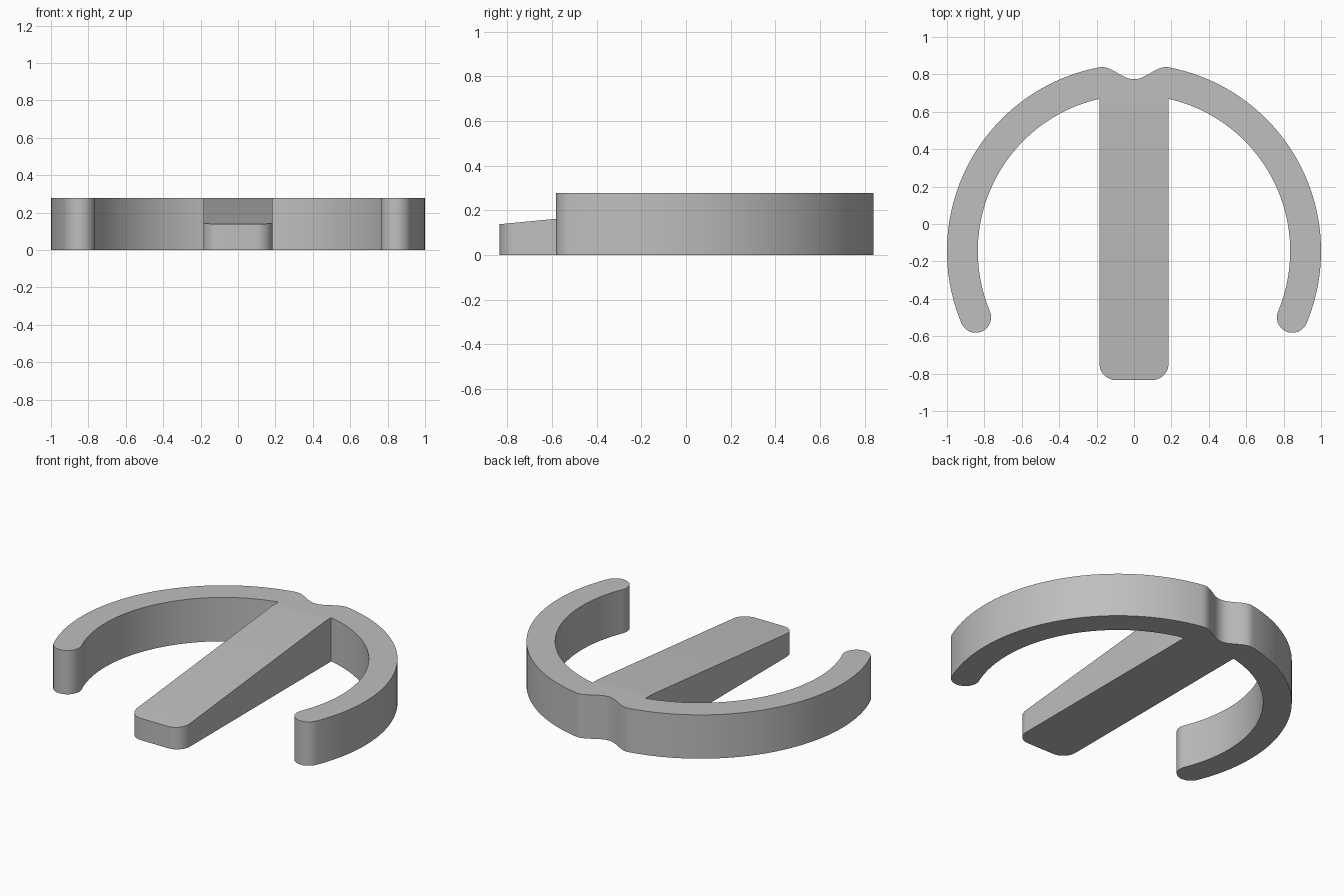
import bpy, bmesh
from math import cos, sin, acos, pi, radians

cube = bpy.data.objects.get("Cube")
if cube:
    bpy.data.objects.remove(cube)

HEIGHT, CENTRE_Y = 0.278, -0.145
OUTER, INNER = 1.0, 0.835
HALF_W, JOIN_Y, TIP_Y, TIP_Z = 0.185, 0.61, -0.835, 0.138
NOTCH_X, NOTCH_Y = 0.175, 0.774
END = radians(-22.7)


def arc(cx, cy, r, start, stop, steps):
    angles = [start + (stop - start) * i / steps for i in range(steps + 1)]
    return [(cx + r * cos(a), cy + r * sin(a)) for a in angles]


def mirrored(half):
    return half + [(-x, y) for x, y in reversed(half) if x > 1e-6]


# Ring half: back notch, outer arc, round end, inner arc, pointer root
start = acos(NOTCH_X / OUTER)
rise = CENTRE_Y + OUTER * sin(start) - NOTCH_Y
ring = [(NOTCH_X * i / 16, NOTCH_Y + rise * (1 - cos(pi * i / 16)) / 2)
        for i in range(16)]
ring += arc(0, CENTRE_Y, OUTER, start, END, 64)
mid, cap = (OUTER + INNER) / 2, (OUTER - INNER) / 2
ring += arc(mid * cos(END), CENTRE_Y + mid * sin(END), cap, END, END - pi, 20)[1:-1]
ring += arc(0, CENTRE_Y, INNER, END, acos(HALF_W / INNER), 64)
ring.append((HALF_W, JOIN_Y))

# Pointer half: straight side and rounded front corner
radius = 0.09
pointer = [(HALF_W, JOIN_Y)]
pointer += arc(HALF_W - radius, TIP_Y + radius, radius, 0, -pi / 2, 12)

# Join both outlines along the pointer root and extrude them as one body
bm = bmesh.new()
for outline in (mirrored(ring), mirrored(pointer)):
    bm.faces.new([bm.verts.new((x, y, 0)) for x, y in outline])
bmesh.ops.remove_doubles(bm, verts=bm.verts, dist=1e-5)
result = bmesh.ops.extrude_face_region(bm, geom=bm.faces[:])
for v in result["geom"]:
    if isinstance(v, bmesh.types.BMVert):
        # The pointer top slopes down towards its tip
        on_pointer = abs(v.co.x) < HALF_W + 1e-4 and v.co.y < JOIN_Y
        t = (v.co.y - TIP_Y) / (JOIN_Y - TIP_Y) if on_pointer else 1
        v.co.z = TIP_Z + (HEIGHT - TIP_Z) * t
bmesh.ops.recalc_face_normals(bm, faces=bm.faces[:])

mesh = bpy.data.meshes.new("open_ring_with_pointer")
bm.to_mesh(mesh)
bm.free()
body = bpy.data.objects.new("open_ring_with_pointer", mesh)
bpy.context.collection.objects.link(body)

# Plain grey
grey = bpy.data.materials.new("light_grey")
grey.use_nodes = True
colour = (0.52, 0.52, 0.52, 1)
grey.diffuse_color = colour
grey.node_tree.nodes["Principled BSDF"].inputs["Base Color"].default_value = colour
mesh.materials.append(grey)

bpy.ops.object.select_all(action="DESELECT")
body.select_set(True)
bpy.context.view_layer.objects.active = body
bpy.ops.object.shade_smooth_by_angle(angle=radians(30))
